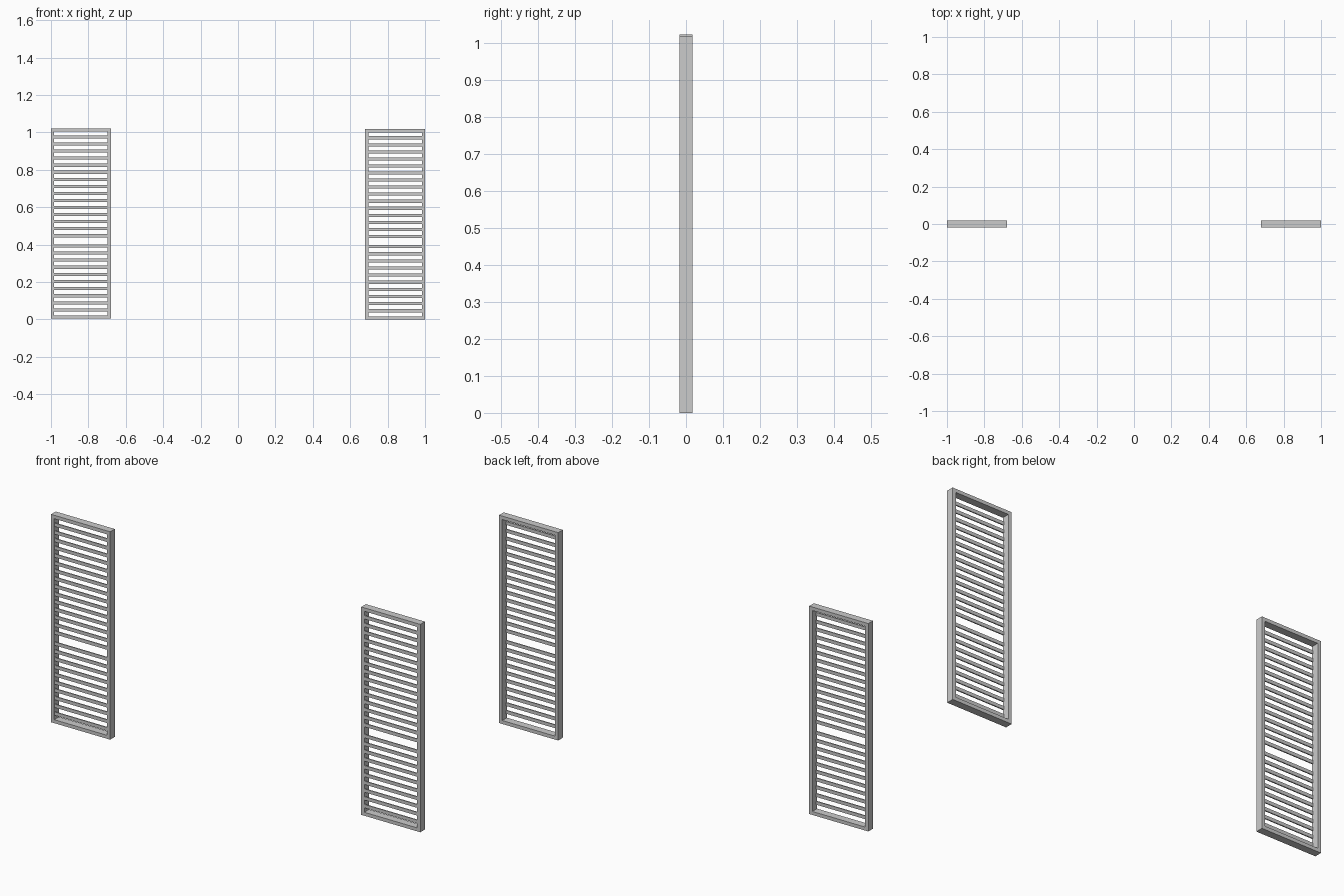
import bpy, bmesh

if "Cube" in bpy.data.objects:
    bpy.data.objects.remove(bpy.data.objects["Cube"])

W, H, D = 0.32, 1.018, 0.036      # panel size
BORDER = 0.017                    # frame width seen from the front
PITCH, SLAT_H, SLAT_D = 0.0381, 0.0165, 0.006


def make_object(name, bm, location):
    bmesh.ops.recalc_face_normals(bm, faces=bm.faces)
    mesh = bpy.data.meshes.new(name)
    bm.to_mesh(mesh)
    bm.free()
    obj = bpy.data.objects.new(name, mesh)
    obj.location = location
    bpy.context.collection.objects.link(obj)
    return obj


def add_box(bm, x0, x1, y0, y1, z0, z1):
    verts = bmesh.ops.create_cube(bm, size=1)["verts"]
    bmesh.ops.scale(bm, verts=verts, vec=(x1 - x0, y1 - y0, z1 - z0))
    bmesh.ops.translate(bm, verts=verts,
                        vec=((x0 + x1) / 2, (y0 + y1) / 2, (z0 + z1) / 2))


def frame(name, location):
    # Mitred rectangular ring: four loops joined by quads
    bm = bmesh.new()
    loops = []
    for inset, y in ((0, -D / 2), (BORDER, -D / 2), (BORDER, D / 2), (0, D / 2)):
        x, z0, z1 = W / 2 - inset, inset, H - inset
        loops.append([bm.verts.new(c) for c in
                      ((-x, y, z0), (x, y, z0), (x, y, z1), (-x, y, z1))])
    for i in range(4):
        a, b = loops[i], loops[(i + 1) % 4]
        for k in range(4):
            n = (k + 1) % 4
            bm.faces.new((a[k], a[n], b[n], b[k]))
    return make_object(name, bm, location)


def slats(name, location):
    # Thin bars set at the front, in an upper and a lower group
    bm = bmesh.new()
    opening = PITCH - SLAT_H
    bottoms = [BORDER + opening + i * PITCH for i in range(10)]
    top = H - BORDER
    bottoms += [top - (i + 1) * PITCH + 0.0004 * (i + 1) for i in range(15)]
    x = W / 2 - BORDER
    for z in bottoms:
        add_box(bm, -x, x, -D / 2 + 0.0005, -D / 2 + SLAT_D, z, z + SLAT_H)
    return make_object(name, bm, location)


# Pair of shutters, the left one hung slightly higher
for side, x, z in (("left", -0.84, 0.004), ("right", 0.84, 0.0)):
    frame(side + "_shutter_frame", (x, 0, z))
    slats(side + "_shutter_slats", (x, 0, z))
